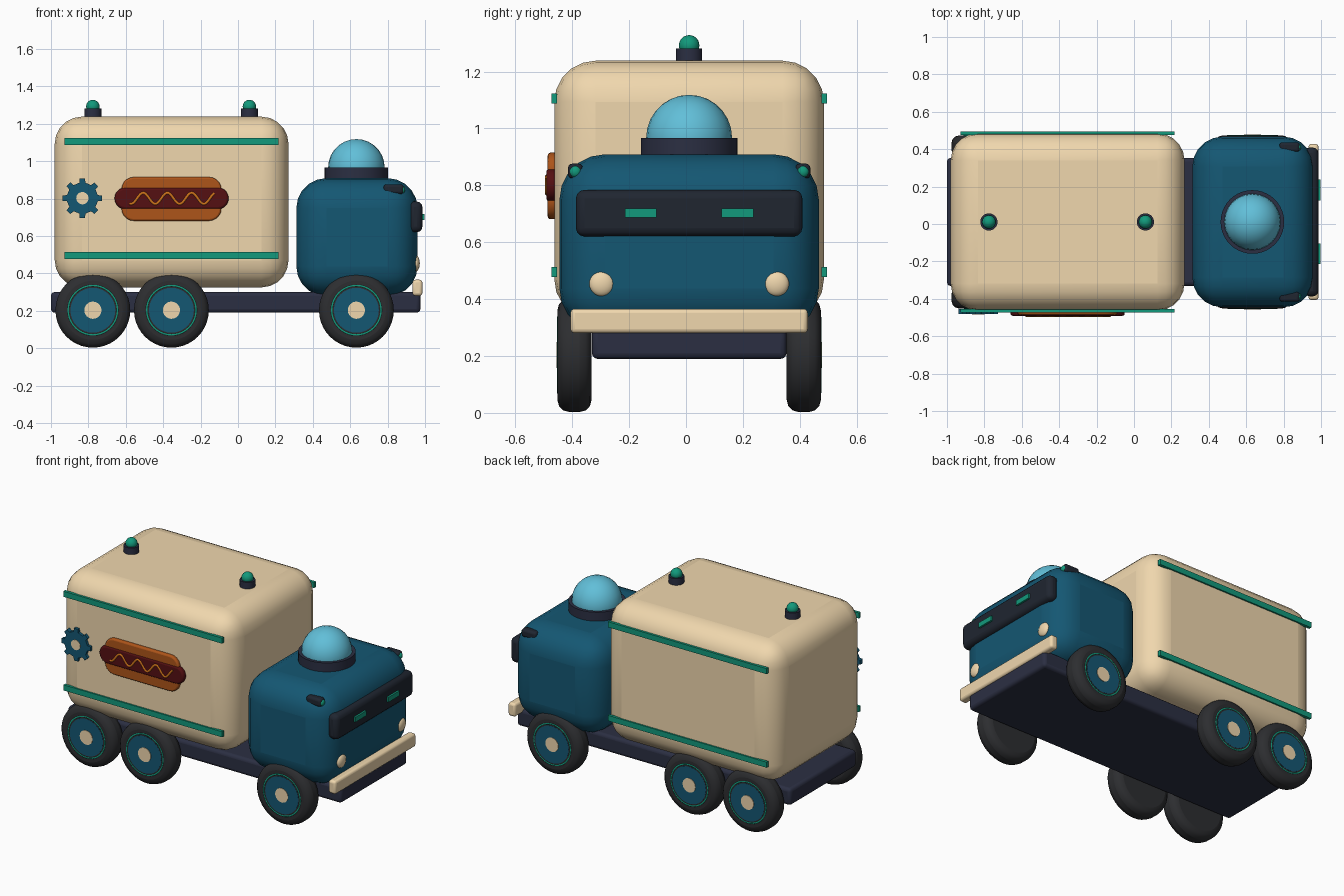
import bpy, bmesh, math
from mathutils import Matrix, Vector

if "Cube" in bpy.data.objects:
    bpy.data.objects.remove(bpy.data.objects["Cube"])

MID = 0.011          # centre plane of the truck body
WALL = 0.474         # half width of the cargo box


def paint(name, r, g, b):
    mat = bpy.data.materials.new(name)
    mat.use_nodes = True
    mat.diffuse_color = (r, g, b, 1)
    shader = next(n for n in mat.node_tree.nodes if n.type == "BSDF_PRINCIPLED")
    shader.inputs["Base Color"].default_value = (r, g, b, 1)
    return mat


CREAM = paint("cream", 0.87, 0.68, 0.42)
BLUE = paint("deep_blue", 0.007, 0.095, 0.17)
NAVY = paint("navy", 0.024, 0.028, 0.055)
GLASS = paint("dark_glass", 0.014, 0.019, 0.03)
RUBBER = paint("rubber", 0.026, 0.027, 0.03)
GREEN = paint("green", 0.006, 0.32, 0.2)
SKY = paint("sky_blue", 0.12, 0.52, 0.69)
BUN = paint("bun", 0.42, 0.09, 0.01)
MEAT = paint("sausage_red", 0.09, 0.005, 0.006)
MUSTARD = paint("mustard", 0.62, 0.17, 0.01)


def finish(obj, name, mat, bevel=0, segments=3, angle=40):
    obj.name = name
    obj.data.materials.append(mat)
    if bevel:
        mod = obj.modifiers.new("round", "BEVEL")
        mod.width, mod.segments = bevel, segments
        mod.limit_method = "ANGLE"
    bpy.ops.object.select_all(action="DESELECT")
    obj.select_set(True)
    bpy.context.view_layer.objects.active = obj
    bpy.ops.object.shade_smooth_by_angle(angle=math.radians(angle))
    return obj


def build(bm, name):
    mesh = bpy.data.meshes.new(name)
    bm.to_mesh(mesh)
    bm.free()
    obj = bpy.data.objects.new(name, mesh)
    bpy.context.collection.objects.link(obj)
    return obj


def box(name, mat, xs, ys, zs, bevel=0, segments=3):
    """Box given by its ranges along x, y and z, with rounded edges."""
    bm = bmesh.new()
    bmesh.ops.create_cube(bm, size=1)
    size = [r[1] - r[0] for r in (xs, ys, zs)]
    bmesh.ops.scale(bm, vec=size, verts=bm.verts)
    obj = build(bm, name)
    obj.location = [(r[0] + r[1]) / 2 for r in (xs, ys, zs)]
    return finish(obj, name, mat, bevel, segments, 60 if bevel else 30)


def disc(name, mat, centre, radius, depth, axis="Z", bevel=0, sides=32):
    bm = bmesh.new()
    turn = Matrix.Rotation(math.pi / 2, 4, "X") if axis == "Y" else Matrix()
    bmesh.ops.create_cone(bm, cap_ends=True, segments=sides, radius1=radius,
                          radius2=radius, depth=depth, matrix=turn)
    obj = build(bm, name)
    obj.location = centre
    return finish(obj, name, mat, bevel)


def ball(name, mat, centre, radii):
    bm = bmesh.new()
    bmesh.ops.create_uvsphere(bm, u_segments=24, v_segments=14, radius=1)
    bmesh.ops.scale(bm, vec=radii, verts=bm.verts)
    obj = build(bm, name)
    obj.location = centre
    return finish(obj, name, mat, angle=60)


def outline_plate(name, mat, points, y_back, thickness, bevel=0):
    """Flat plate on the right wall, extruded outwards from an x-z outline."""
    bm = bmesh.new()
    face = bm.faces.new([bm.verts.new((x, y_back, z)) for x, z in points])
    out = bmesh.ops.extrude_face_region(bm, geom=[face])
    moved = [v for v in out["geom"] if isinstance(v, bmesh.types.BMVert)]
    bmesh.ops.translate(bm, vec=(0, -thickness, 0), verts=moved)
    bmesh.ops.recalc_face_normals(bm, faces=bm.faces)
    return finish(build(bm, name), name, mat, bevel, 3)


def capsule(x0, x1, z, r, steps=10):
    pts = []
    for x, start in ((x1 - r, -math.pi / 2), (x0 + r, math.pi / 2)):
        for i in range(steps + 1):
            a = start + math.pi * i / steps
            pts.append((x + r * math.cos(a), z + r * math.sin(a)))
    return pts


# Main bodies
box("chassis", NAVY, (-1, 0.975), (MID - 0.342, MID + 0.342), (0.19, 0.3), 0.02)
box("cargo_box", CREAM, (-0.98, 0.27), (MID - WALL, MID + WALL), (0.325, 1.238), 0.145, 5)
box("cab", BLUE, (0.312, 0.96), (MID - 0.456, MID + 0.456), (0.278, 0.909), 0.16, 5)

# Cab front
box("visor", GLASS, (0.91, 0.986), (MID - 0.398, MID + 0.398), (0.62, 0.784), 0.03)
box("bumper", CREAM, (0.933, 0.986), (MID - 0.417, MID + 0.417), (0.28, 0.366), 0.015)

# Cab dome
disc("dome_collar", NAVY, (0.633, MID, 0.927), 0.17, 0.08, sides=40)
ball("dome", SKY, (0.633, MID, 0.967), (0.151, 0.151, 0.151))

# Roof beacons
for end, x in (("rear", -0.776), ("front", 0.061)):
    disc(end + "_beacon_base", NAVY, (x, MID, 1.253), 0.046, 0.056)
    ball(end + "_beacon_light", GREEN, (x, MID, 1.292), (0.036, 0.036, 0.036))

# Parts that repeat on both sides
for side, s in (("right", -1), ("left", 1)):
    def across(d):
        return MID + s * d

    def span(a, b):
        return tuple(sorted((across(a), across(b))))

    box(side + "_visor_light", GREEN, (0.97, 0.998), span(0.114, 0.226), (0.686, 0.718))
    ball(side + "_headlight", CREAM, (0.95, across(0.307), 0.454), (0.022, 0.044, 0.044))
    box(side + "_marker_housing", GLASS, (0.778, 0.885), span(0.374, 0.426),
        (0.824, 0.876), 0.015)
    ball(side + "_marker_lamp", GREEN, (0.88, across(0.4), 0.848), (0.014, 0.02, 0.02))

    for level, z in (("lower", 0.495), ("upper", 1.105)):
        box(f"{side}_{level}_stripe", GREEN, (-0.928, 0.216), span(0.465, 0.484),
            (z - 0.018, z + 0.018))

    for axle, x in (("rear", -0.776), ("middle", -0.356), ("front", 0.633)):
        label = f"{side}_{axle}_wheel"
        disc(label + "_tyre", RUBBER, (x, across(0.403), 0.203), 0.2, 0.12, "Y", 0.042, 40)
        disc(label + "_rim", BLUE, (x, across(0.458), 0.203), 0.12, 0.012, "Y")
        disc(label + "_hub", CREAM, (x, across(0.46), 0.203), 0.046, 0.014, "Y")
        bpy.ops.mesh.primitive_torus_add(
            location=(x, across(0.459), 0.203), rotation=(math.pi / 2, 0, 0),
            major_radius=0.132, minor_radius=0.006, major_segments=40, minor_segments=8)
        finish(bpy.context.object, label + "_ring", GREEN, angle=60)

# Gear badge on the right wall
GEAR_X, GEAR_Z, TEETH = -0.832, 0.802, 8
gear = []
for i in range(TEETH):
    for offset, radius in ((-0.25, 0.084), (-0.17, 0.106), (0.17, 0.106), (0.25, 0.084)):
        a = (i + offset) * math.tau / TEETH
        gear.append((GEAR_X + radius * math.cos(a), GEAR_Z + radius * math.sin(a)))
outline_plate("gear_badge", BLUE, gear, -0.455, 0.026)
disc("gear_hub", CREAM, (GEAR_X, -0.475, GEAR_Z), 0.033, 0.018, "Y")

# Hot dog badge on the right wall
for half, z in (("upper", 0.849), ("lower", 0.747)):
    outline_plate(half + "_bun", BUN, capsule(-0.623, -0.089, z, 0.066), -0.455, 0.031, 0.01)
outline_plate("sausage", MEAT, capsule(-0.66, -0.05, 0.801, 0.058), -0.455, 0.036, 0.012)

curve = bpy.data.curves.new("mustard_line", "CURVE")
curve.dimensions = "3D"
curve.bevel_depth = 0.008
curve.bevel_resolution = 2
curve.use_fill_caps = True
line = curve.splines.new("POLY")
STEPS = 48
line.points.add(STEPS)
for i, point in enumerate(line.points):
    t = i / STEPS
    wave = 0.801 - 0.03 * math.cos(t * 3.5 * math.tau - 0.4)
    point.co = (-0.58 + 0.454 * t, -0.488, wave, 1)
mustard = bpy.data.objects.new("mustard_line", curve)
mustard.data.materials.append(MUSTARD)
bpy.context.collection.objects.link(mustard)
